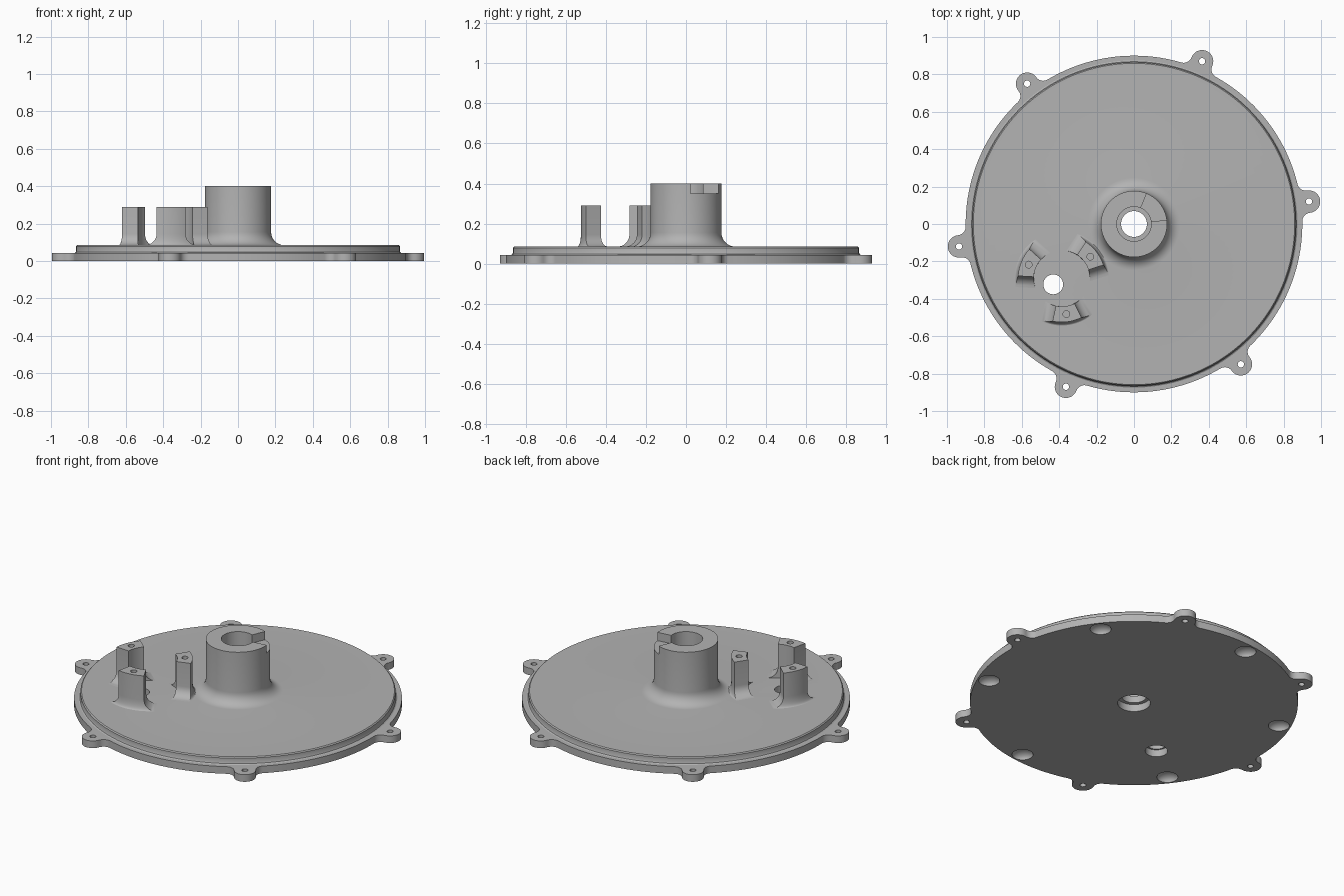
import bpy, bmesh, math
from math import sin, cos, pi, radians

if "Cube" in bpy.data.objects:
    bpy.data.objects.remove(bpy.data.objects["Cube"])

grey = bpy.data.materials.new("cast_grey")
grey.diffuse_color = (0.45, 0.45, 0.45, 1)
grey.use_nodes = True
grey.node_tree.nodes["Principled BSDF"].inputs["Base Color"].default_value = grey.diffuse_color

TURN = radians(7.3)            # direction of the first lug
FLANGE_Z, DISC_Z = 0.043, 0.085
POST_C = (-0.386, -0.291)      # centre of the three posts
SMALL_HOLE = (-0.432, -0.323)


def finish(name, bm):
    bmesh.ops.recalc_face_normals(bm, faces=bm.faces)
    me = bpy.data.meshes.new(name)
    bm.to_mesh(me)
    bm.free()
    me.materials.append(grey)
    ob = bpy.data.objects.new(name, me)
    bpy.context.collection.objects.link(ob)
    return ob


def loft(name, layers):
    """Closed solid through stacked (outline, z) layers of equal point count."""
    bm = bmesh.new()
    rings = [[bm.verts.new((x, y, z)) for x, y in pts] for pts, z in layers]
    n = len(rings[0])
    for a, b in zip(rings, rings[1:]):
        for i in range(n):
            j = (i + 1) % n
            bm.faces.new((a[i], a[j], b[j], b[i]))
    bm.faces.new(rings[0])
    bm.faces.new(rings[-1])
    return finish(name, bm)


def arc(c, r, a0, a1, n):
    return [(c[0] + r * cos(a0 + (a1 - a0) * i / n),
             c[1] + r * sin(a0 + (a1 - a0) * i / n)) for i in range(n + 1)]


def circle(c, r, n=32):
    return arc(c, r, 0, 2 * pi, n)[:-1]


def polar(r, a):
    return (r * cos(a), r * sin(a))


def prism(outline, z0, z1):
    return loft("cutter", [(outline, z0), (outline, z1)])


def lathe(name, profile, n=128):
    bm = bmesh.new()
    cols = [[bm.verts.new((*polar(r, 2 * pi * i / n), z)) for r, z in profile]
            for i in range(n)]
    m = len(profile)
    for i in range(n):
        a, b = cols[i], cols[(i + 1) % n]
        for k in range(m):
            l = (k + 1) % m
            bm.faces.new((a[k], b[k], b[l], a[l]))
    return finish(name, bm)


def cut(ob, cutters):
    for c in cutters:
        mod = ob.modifiers.new("cut", "BOOLEAN")
        mod.operation, mod.solver, mod.object = "DIFFERENCE", "EXACT", c
        bpy.context.view_layer.objects.active = ob
        bpy.ops.object.modifier_apply(modifier=mod.name)
        bpy.data.objects.remove(c)


def smooth(ob):
    bpy.ops.object.select_all(action="DESELECT")
    ob.select_set(True)
    bpy.context.view_layer.objects.active = ob
    bpy.ops.object.shade_smooth_by_angle(angle=radians(30))


# Flange: round outline with six filleted lugs
R, D, LR, F = 0.90, 0.943, 0.06, 0.045
q = math.acos(((R + F) ** 2 + D ** 2 - (LR + F) ** 2) / (2 * (R + F) * D))
fx, fy = polar(R + F, q)                   # fillet centre beside a lug on +x
back = math.atan2(-fy, -fx)
to_lug = math.atan2(-fy, D - fx)
tip = to_lug + pi                          # where the fillet meets the lug
half = arc((D, 0), LR, 0, tip, 10)         # lug tip to fillet
half += arc((fx, fy), F, to_lug, back, 8)[1:]
if to_lug < back:
    to_lug += 2 * pi
lug = [(x, -y) for x, y in reversed(half[1:])] + half
outline = []
for k in range(6):
    a = TURN + k * pi / 3
    outline += [(x * cos(a) - y * sin(a), x * sin(a) + y * cos(a)) for x, y in lug]
    outline += arc((0, 0), R, a + q, a + pi / 3 - q, 20)[1:-1]
flange = loft("lug_flange", [(outline, 0), (outline, FLANGE_Z)])

cutters = [prism(circle((0, 0), 0.09, 48), -0.1, 0.2),
           prism(circle(SMALL_HOLE, 0.062), -0.1, 0.2)]
for k in range(6):
    a = TURN + k * pi / 3
    cutters.append(prism(circle(polar(D, a), 0.017, 20), -0.1, 0.2))
    # Shallow round recess in the underside between lugs
    bm = bmesh.new()
    bmesh.ops.create_uvsphere(bm, u_segments=32, v_segments=17, radius=0.058)
    bmesh.ops.scale(bm, vec=(1, 1, 0.66), verts=bm.verts)
    x, y = polar(0.833, a + pi / 6)
    bmesh.ops.translate(bm, vec=(x, y, 0), verts=bm.verts)
    cutters.append(finish("cutter", bm))
cut(flange, cutters)
smooth(flange)

# Raised disc with filleted hub and stepped bore
FR, HUB = 0.07, 0.177
profile = [(0.069, FLANGE_Z), (0.875, FLANGE_Z), (0.868, 0.047), (0.865, 0.054),
           (0.865, 0.079), (0.859, DISC_Z)]
for i in range(9):
    t = pi / 2 * i / 8
    profile.append((HUB + FR - FR * sin(t), DISC_Z + FR - FR * cos(t)))
profile += [(HUB, 0.40), (0.092, 0.40), (0.092, DISC_Z), (0.069, DISC_Z)]
disc = lathe("disc_and_hub", profile)
notch = arc((0, 0), 0.25, TURN, TURN + pi / 3, 8) + [polar(0.04, TURN + pi / 3), polar(0.04, TURN)]
cut(disc, [prism(circle(SMALL_HOLE, 0.053), -0.1, 0.2), prism(notch, 0.35, 0.5)])
smooth(disc)

# Three sector posts with flared bases
RI, RO, HALF = 0.15, 0.234, radians(19.5)


def sector(mid, d):
    ro = RO + 0.3 * d
    ai = HALF + math.asin(d / RI)
    ao = HALF + math.asin(d / ro)
    return (arc(POST_C, RI, mid + ai, mid - ai, 14)
            + arc(POST_C, ro, mid - ao, mid + ao, 14))


PF = 0.06
for k in range(3):
    mid = TURN + pi / 6 + k * 2 * pi / 3
    layers = [(sector(mid, PF), DISC_Z - 0.01)]
    for i in range(9):
        t = pi / 2 * i / 8
        layers.append((sector(mid, PF * (1 - sin(t))), DISC_Z + PF * (1 - cos(t))))
    layers.append((sector(mid, 0), 0.29))
    post = loft("sector_post_%d" % (k + 1), layers)
    x, y = polar(0.192, mid)
    cut(post, [prism(circle((POST_C[0] + x, POST_C[1] + y), 0.018, 20), 0.17, 0.4)])
    smooth(post)
